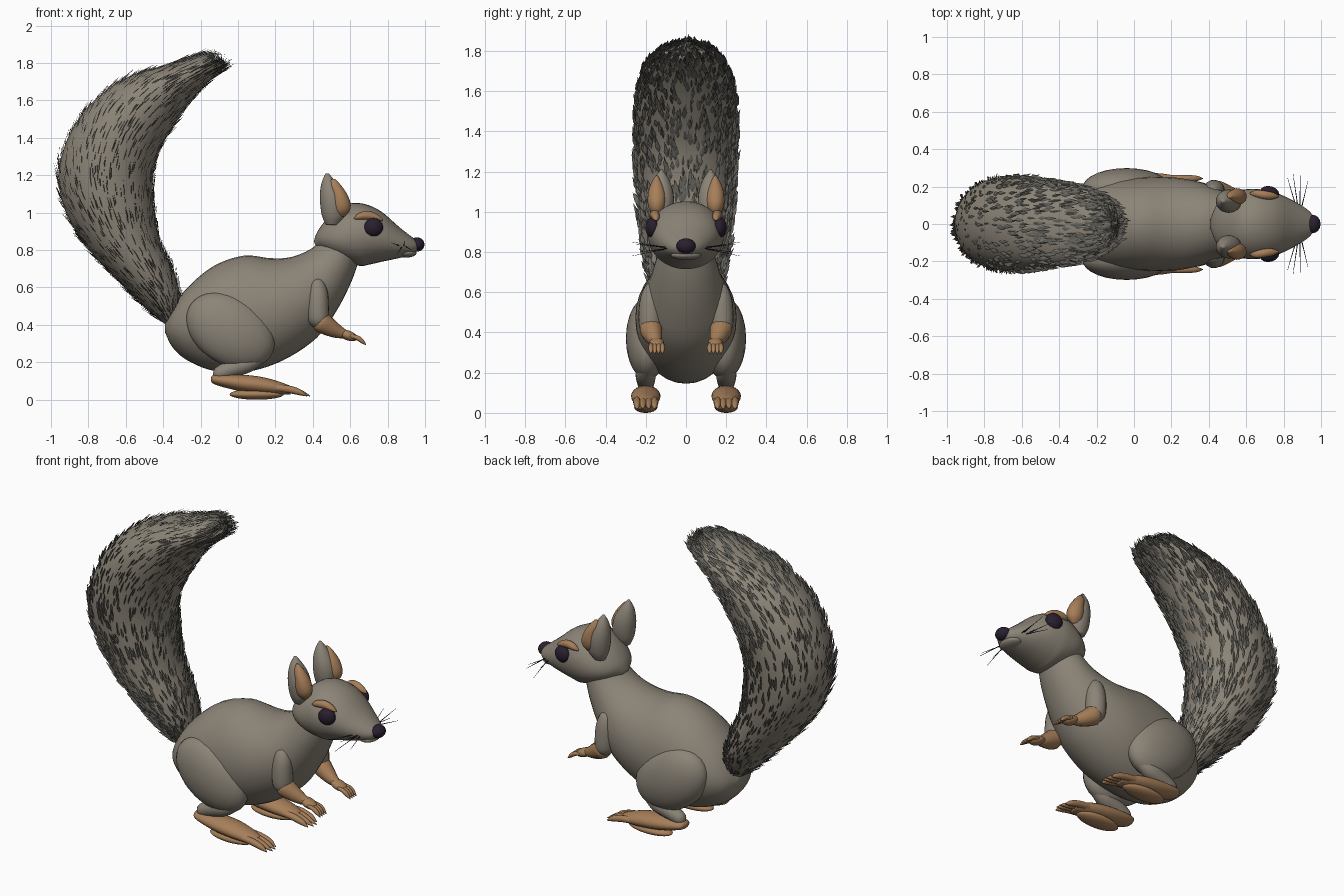
import bpy, math, random
from mathutils import Vector, Matrix

random.seed(4)
if "Cube" in bpy.data.objects:
    bpy.data.objects.remove(bpy.data.objects["Cube"])


def material(name, rgb):
    m = bpy.data.materials.new(name)
    m.use_nodes = True
    m.diffuse_color = (*rgb, 1)
    m.node_tree.nodes["Principled BSDF"].inputs["Base Color"].default_value = (*rgb, 1)
    return m


GREY = material("warm grey fur", (0.26, 0.23, 0.185))
DARK = material("dark grey tufts", (0.135, 0.13, 0.112))
TAN = material("tan skin", (0.38, 0.21, 0.10))
BLACK = material("dark plum", (0.022, 0.014, 0.028))


def add_mesh(name, verts, faces, mat, smooth=True):
    me = bpy.data.meshes.new(name)
    me.from_pydata(verts, [], faces)
    me.materials.append(mat)
    if smooth:
        me.shade_smooth()
    ob = bpy.data.objects.new(name, me)
    bpy.context.collection.objects.link(ob)
    return ob


def sample(keys, t):
    """Smooth curve through the keys, t from 0 to 1."""
    last = len(keys) - 1
    i = min(int(t * last), last - 1)
    f = t * last - i
    a, b, c, d = (keys[min(max(i + k, 0), last)] for k in (-1, 0, 1, 2))
    return [q + f / 2 * (r - p + f * (2 * p - 5 * q + 4 * r - s + f * (3 * (q - r) + s - p)))
            for p, q, r, s in zip(a, b, c, d)]


def skin(name, rings, mat):
    """Quads between rings, with both ends capped."""
    n, m = len(rings[0]), len(rings)
    faces = [(i * n + j, i * n + (j + 1) % n, (i + 1) * n + (j + 1) % n, (i + 1) * n + j)
             for i in range(m - 1) for j in range(n)]
    faces += [tuple(reversed(range(n))), tuple(range((m - 1) * n, m * n))]
    return add_mesh(name, [v for r in rings for v in r], faces, mat)


def surface(keys, t, a, y=0):
    """Point on a body whose keys are top x, z, bottom x, z and half width."""
    tx, tz, bx, bz, w = sample(keys, t)
    c = math.cos(a) / 2
    return Vector(((tx + bx) / 2 + c * (tx - bx), y + w * math.sin(a),
                   (tz + bz) / 2 + c * (tz - bz)))


def loft(name, keys, mat, y=0, n=32, steps=5):
    m = (len(keys) - 1) * steps
    return skin(name, [[surface(keys, i / m, j * math.tau / n, y) for j in range(n)]
                       for i in range(m + 1)], mat)


def limb(name, keys, mat, n=14, steps=4):
    """Round tube through x, y, z, radius keys."""
    m = (len(keys) - 1) * steps
    axis = Vector(keys[-1][:3]) - Vector(keys[0][:3])
    u = axis.cross((0, 0, 1) if abs(axis.y) > abs(axis.x) else (0, 1, 0)).normalized()
    v = axis.cross(u).normalized()
    rings = []
    for i in range(m + 1):
        x, y, z, r = sample(keys, i / m)
        rings.append([Vector((x, y, z)) + r * (u * math.cos(a) + v * math.sin(a))
                      for a in (j * math.tau / n for j in range(n))])
    return skin(name, rings, mat)


def ellipsoid(name, loc, radii, mat, tilt=0, turn=0):
    bpy.ops.mesh.primitive_uv_sphere_add(segments=28, ring_count=16)
    ob = bpy.context.object
    ob.name = ob.data.name = name
    ob.data.transform(Matrix.Translation(loc) @ Matrix.Rotation(math.radians(turn), 4, "Z")
                      @ Matrix.Rotation(math.radians(tilt), 4, "Y")
                      @ Matrix.Diagonal((*radii, 1)))
    ob.data.materials.append(mat)
    ob.data.shade_smooth()
    return ob


# Torso, rump to neck
loft("body", [(-.39, .41, -.39, .36, .05), (-.35, .49, -.35, .28, .14),
              (-.27, .60, -.27, .21, .20), (-.13, .715, -.13, .155, .24),
              (.03, .77, .05, .15, .25), (.17, .757, .24, .21, .25),
              (.27, .76, .42, .33, .225), (.36, .79, .53, .48, .185),
              (.42, .83, .61, .64, .155), (.46, .88, .65, .76, .13)], GREY)

# Head, back of skull to muzzle, with chin and nose
loft("head", [(.405, .845, .42, .815, .03), (.425, .90, .50, .77, .12),
              (.48, .97, .58, .735, .17), (.57, 1.04, .655, .715, .187),
              (.66, 1.05, .70, .722, .185), (.76, 1.01, .77, .738, .165),
              (.86, .925, .86, .757, .12), (.93, .87, .93, .775, .075),
              (.965, .845, .965, .80, .035)], GREY)
ellipsoid("chin", (.90, 0, .785), (.055, .075, .025), GREY)
ellipsoid("nose", (.957, 0, .83), (.04, .048, .038), BLACK)

# Bushy tail, the first side of each key is the outer curve
TAIL = [(-.385, .40, -.31, .42, .05), (-.48, .48, -.31, .57, .13),
        (-.635, .63, -.35, .70, .185), (-.795, .80, -.42, .86, .215),
        (-.92, 1.0, -.45, 1.03, .235), (-.96, 1.2, -.455, 1.18, .245),
        (-.91, 1.4, -.42, 1.33, .25), (-.79, 1.58, -.34, 1.47, .245),
        (-.60, 1.72, -.25, 1.6, .225), (-.38, 1.79, -.16, 1.7, .19),
        (-.23, 1.84, -.085, 1.76, .135), (-.165, 1.845, -.09, 1.795, .06)]
loft("tail", TAIL, GREY)

# Flat pointed tufts lying along the tail, all broad across it
ACROSS = Vector((0, 1, 0))
verts, faces = [], []
for k in range(2300):
    t, a = random.uniform(.01, .99), random.uniform(0, math.tau)
    p = surface(TAIL, t, a)
    tx, tz, bx, bz, w = sample(TAIL, t)
    along = (surface(TAIL, t + .005, a) - surface(TAIL, t - .005, a)).normalized()
    out = (p - Vector(((tx + bx) / 2, 0, (tz + bz) / 2))).normalized()
    lean = (along + out * random.uniform(.12, .32)
            + ACROSS * random.uniform(-.08, .08)).normalized()
    rise = lean.cross(ACROSS).normalized() * (.003 if lean.cross(ACROSS).dot(out) > 0 else -.003)
    length, width = random.uniform(.05, .095), random.uniform(.008, .013)
    base = p - out * .002
    mid = base + lean * length * .4
    b = len(verts)
    verts += [base, mid + ACROSS * width, mid - ACROSS * width, mid + rise,
              base + lean * length]
    faces += [(b, b + 1, b + 3), (b, b + 3, b + 2), (b + 1, b + 4, b + 3),
              (b + 3, b + 4, b + 2), (b, b + 2, b + 4, b + 1)]
add_mesh("tail_tufts", verts, faces, DARK, smooth=False)

# Paired parts
for side, s in (("left", 1), ("right", -1)):
    # Ears, eyes and brows
    loft(side + "_ear", [(.54, .935, .47, .935, .03), (.57, .98, .45, .98, .052),
                         (.575, 1.04, .44, 1.04, .062), (.56, 1.10, .438, 1.10, .058),
                         (.525, 1.16, .447, 1.16, .038), (.485, 1.21, .468, 1.21, .006)],
         GREY, y=.122 * s, n=24)
    loft(side + "_inner_ear", [(.57, .98, .53, .98, .012), (.597, 1.01, .51, 1.01, .036),
                               (.602, 1.05, .50, 1.05, .045), (.583, 1.10, .50, 1.10, .041),
                               (.552, 1.145, .49, 1.145, .026),
                               (.52, 1.18, .50, 1.18, .005)],
         TAN, y=.146 * s, n=24)
    ellipsoid(side + "_eye", (.725, .168 * s, .922), (.051, .034, .049), BLACK, turn=-12 * s)
    limb(side + "_brow", [(.62, .163 * s, .970, .004), (.65, .163 * s, .982, .019),
                          (.70, .155 * s, .985, .023), (.745, .150 * s, .973, .018),
                          (.775, .148 * s, .960, .004)], TAN)
    for k, (x, y, z) in enumerate([(.82, .25, .84), (.85, .27, .78),
                                   (.89, .27, .85), (.93, .23, .80)]):
        limb(f"{side}_whisker_{k + 1}", [(.87 + .008 * k, .08 * s, .82, .003),
                                         (x, y * s, z, .0008)], BLACK, n=6)

    # Front leg
    limb(side + "_upper_arm", [(.42, .160 * s, .655, .006), (.42, .165 * s, .63, .037),
                               (.425, .172 * s, .57, .055), (.427, .177 * s, .49, .059),
                               (.432, .177 * s, .42, .054), (.45, .172 * s, .38, .03)],
         GREY, n=20)
    limb(side + "_forearm", [(.415, .178 * s, .44, .030), (.44, .176 * s, .42, .056),
                             (.49, .165 * s, .387, .048), (.54, .153 * s, .36, .034),
                             (.57, .148 * s, .35, .025)], TAN)
    ellipsoid(side + "_hand", (.587, .146 * s, .344), (.055, .038, .026), TAN, tilt=20)
    for k in range(4):
        y = (.146 + (k - 1.5) * .019) * s
        limb(f"{side}_finger_{k + 1}", [(.60, y, .342, .010), (.64, y, .330, .013),
                                        (.665, y, .312, .011), (.685, y, .293, .002)],
             TAN, n=8)

    # Hind leg
    ellipsoid(side + "_thigh", (-.04, .192 * s, .37), (.255, .107, .182), GREY, tilt=32)
    limb(side + "_shin", [(.13, .195 * s, .23, .03), (.05, .2 * s, .195, .05),
                          (-.05, .2 * s, .16, .045), (-.11, .2 * s, .135, .035),
                          (-.13, .2 * s, .12, .01)], GREY, n=20)
    loft(side + "_foot", [(-.145, .12, -.145, .10, .015), (-.12, .134, -.12, .08, .05),
                          (0, .135, 0, .048, .07), (.12, .123, .12, .033, .072),
                          (.22, .097, .22, .028, .058), (.28, .074, .28, .028, .036)],
         TAN, y=.2 * s, n=24)
    ellipsoid(side + "_sole_pad", (.10, .2 * s, .029), (.145, .058, .029), TAN)
    for k in range(4):
        y = (.2 + (k - 1.5) * .029) * s
        tip = .395 - .018 * abs(k - 1.5)
        limb(f"{side}_toe_{k + 1}", [(.18, y, .065, .018), (.26, y, .058, .020),
                                     (.33, y, .040, .016), (tip, y, .02, .002)], TAN, n=10)
